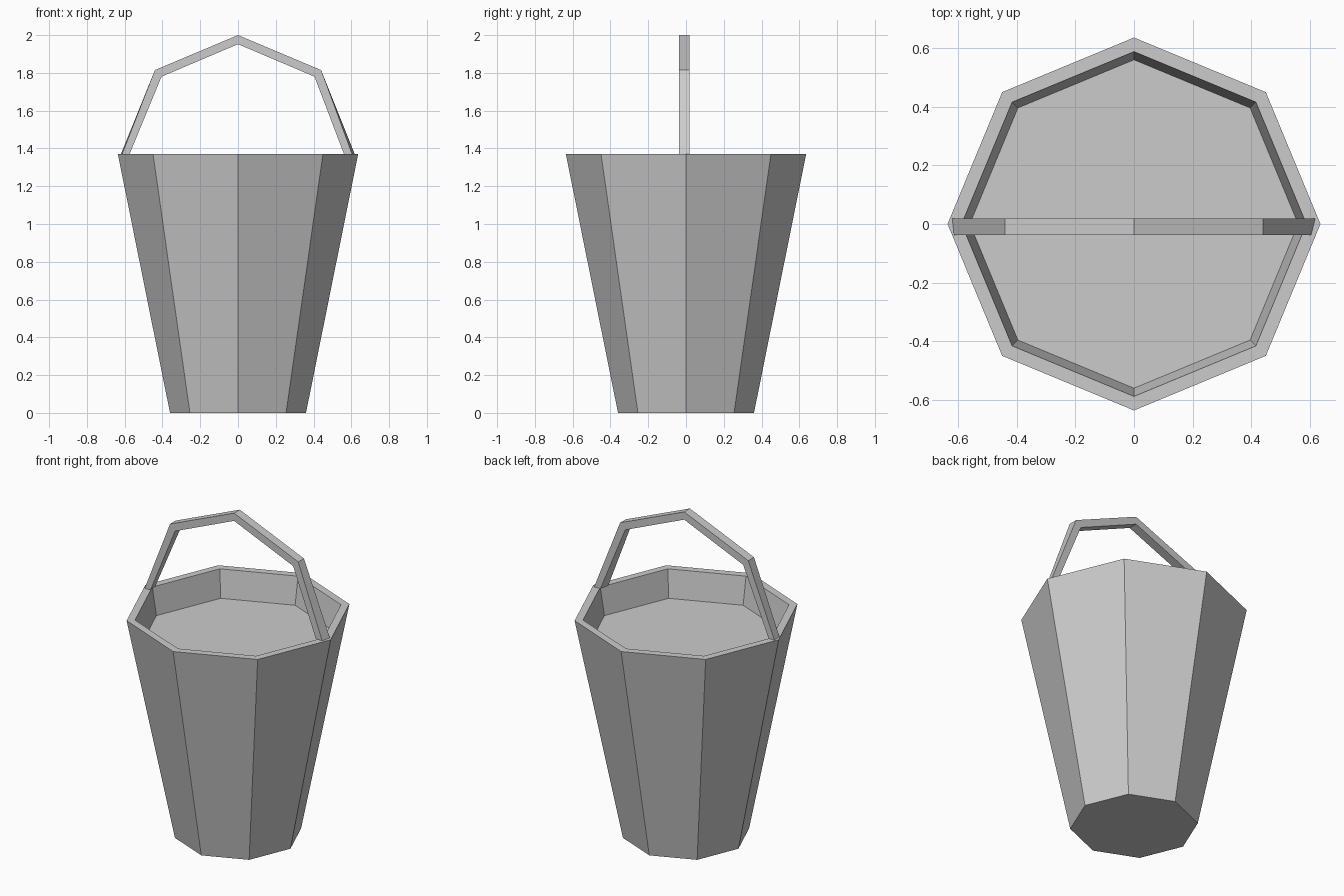
import bpy, bmesh
from math import sin, cos, pi

if "Cube" in bpy.data.objects:
    bpy.data.objects.remove(bpy.data.objects["Cube"])


def finish(bm, name):
    bmesh.ops.recalc_face_normals(bm, faces=bm.faces)
    mesh = bpy.data.meshes.new(name)
    bm.to_mesh(mesh)
    bm.free()
    ob = bpy.data.objects.new(name, mesh)
    bpy.context.collection.objects.link(ob)
    return ob


# Bucket: eight-sided rings from the base, over the rim, down to the inner surface
bm = bmesh.new()
profile = [(0.36, 0), (0.636, 1.37), (0.588, 1.37), (0.56, 1.20)]
rings = [[bm.verts.new((r * cos(i * pi / 4), r * sin(i * pi / 4), z))
          for i in range(8)] for r, z in profile]
for a, b in zip(rings, rings[1:]):
    for i in range(8):
        j = (i + 1) % 8
        bm.faces.new((a[i], a[j], b[j], b[i]))
bm.faces.new(rings[0])
bm.faces.new(rings[-1])
finish(bm, "bucket")

# Handle: half-octagon hoop with a square section, ends slightly twisted on the rim
bm = bmesh.new()
outer = [(-0.62, 1.37), (-0.44, 1.815), (0, 2.0), (0.44, 1.815), (0.618, 1.37)]
inner = [(-0.58, 1.37), (-0.405, 1.78), (0, 1.952), (0.405, 1.78), (0.575, 1.37)]
sections = []
for k, ((xo, zo), (xi, zi)) in enumerate(zip(outer, inner)):
    twist = {0: 0.006, 4: -0.014}.get(k, 0)
    sections.append([bm.verts.new(p) for p in (
        (xo + twist, -0.038, zo), (xo, 0.018, zo),
        (xi, 0.018, zi), (xi + twist, -0.038, zi))])
for a, b in zip(sections, sections[1:]):
    for i in range(4):
        j = (i + 1) % 4
        bm.faces.new((a[i], a[j], b[j], b[i]))
bm.faces.new(sections[0])
bm.faces.new(sections[-1])
finish(bm, "handle")
